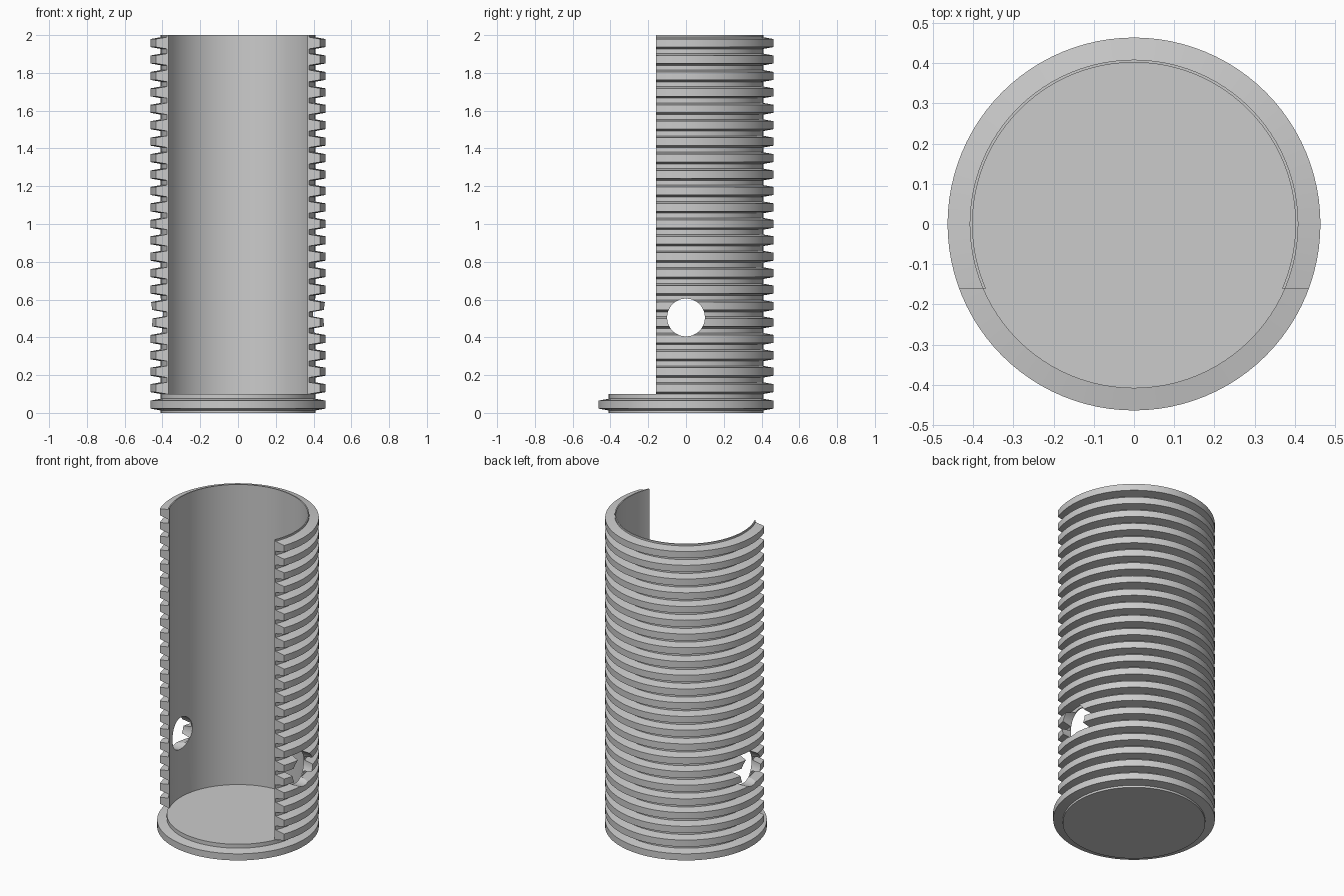
import bpy, bmesh, math

if "Cube" in bpy.data.objects:
    bpy.data.objects.remove(bpy.data.objects["Cube"])

SIDES = 96
BORE, ROOT, TIP = 0.402, 0.409, 0.464
PITCH, FIRST, RINGS = 0.087, 0.044, 23
FLOOR = 0.1


def ridge(i):
    """Trapezoid ridge number i as (radius, z) points."""
    z = FIRST + i * PITCH
    return [(ROOT, z - 0.031), (TIP, z - 0.021), (TIP, z + 0.021), (ROOT, z + 0.031)]


def lathe(name, profile, closed):
    """Revolve a (radius, z) profile; an open one gets end caps."""
    bm = bmesh.new()
    rings = []
    for r, z in profile:
        rings.append([bm.verts.new((r * math.cos(2 * math.pi * k / SIDES),
                                    r * math.sin(2 * math.pi * k / SIDES), z))
                      for k in range(SIDES)])
    pairs = list(zip(rings, rings[1:]))
    if closed:
        pairs.append((rings[-1], rings[0]))
    else:
        bm.faces.new(rings[0])
        bm.faces.new(rings[-1])
    for a, b in pairs:
        for k in range(SIDES):
            n = (k + 1) % SIDES
            bm.faces.new((a[k], a[n], b[n], b[k]))
    bmesh.ops.recalc_face_normals(bm, faces=bm.faces)
    mesh = bpy.data.meshes.new(name)
    bm.to_mesh(mesh)
    bm.free()
    obj = bpy.data.objects.new(name, mesh)
    bpy.context.collection.objects.link(obj)
    return obj


def activate(obj):
    bpy.ops.object.select_all(action='DESELECT')
    obj.select_set(True)
    bpy.context.view_layer.objects.active = obj


def cut(obj, cutter):
    cutter.hide_render = True
    mod = obj.modifiers.new("cut", 'BOOLEAN')
    mod.operation = 'DIFFERENCE'
    mod.solver = 'EXACT'
    mod.object = cutter
    activate(obj)
    bpy.ops.object.modifier_apply(modifier=mod.name)
    bpy.data.objects.remove(cutter, do_unlink=True)


# Solid base disc with one ridge
base = lathe("base_disc", [(ROOT, 0)] + ridge(0) + [(ROOT, FLOOR)], False)

# Ribbed tube wall
outer = [(ROOT, FLOOR - 0.0005)]
for i in range(1, RINGS):
    outer += ridge(i)
wall = lathe("ribbed_wall", outer + [(ROOT, 2.0), (BORE, 2.0), (BORE, FLOOR - 0.0005)], True)

# Open front
bpy.ops.mesh.primitive_cube_add(size=1, location=(0, -0.66, 1))
box = bpy.context.object
box.scale = (2, 1, 4)
cut(wall, box)

# Round hole through both sides
bpy.ops.mesh.primitive_cylinder_add(vertices=48, radius=0.1, depth=2,
                                    location=(0, 0, 0.505),
                                    rotation=(0, math.pi / 2, 0))
cut(wall, bpy.context.object)

for obj in (base, wall):
    activate(obj)
    bpy.ops.object.shade_smooth_by_angle(angle=math.radians(25))
